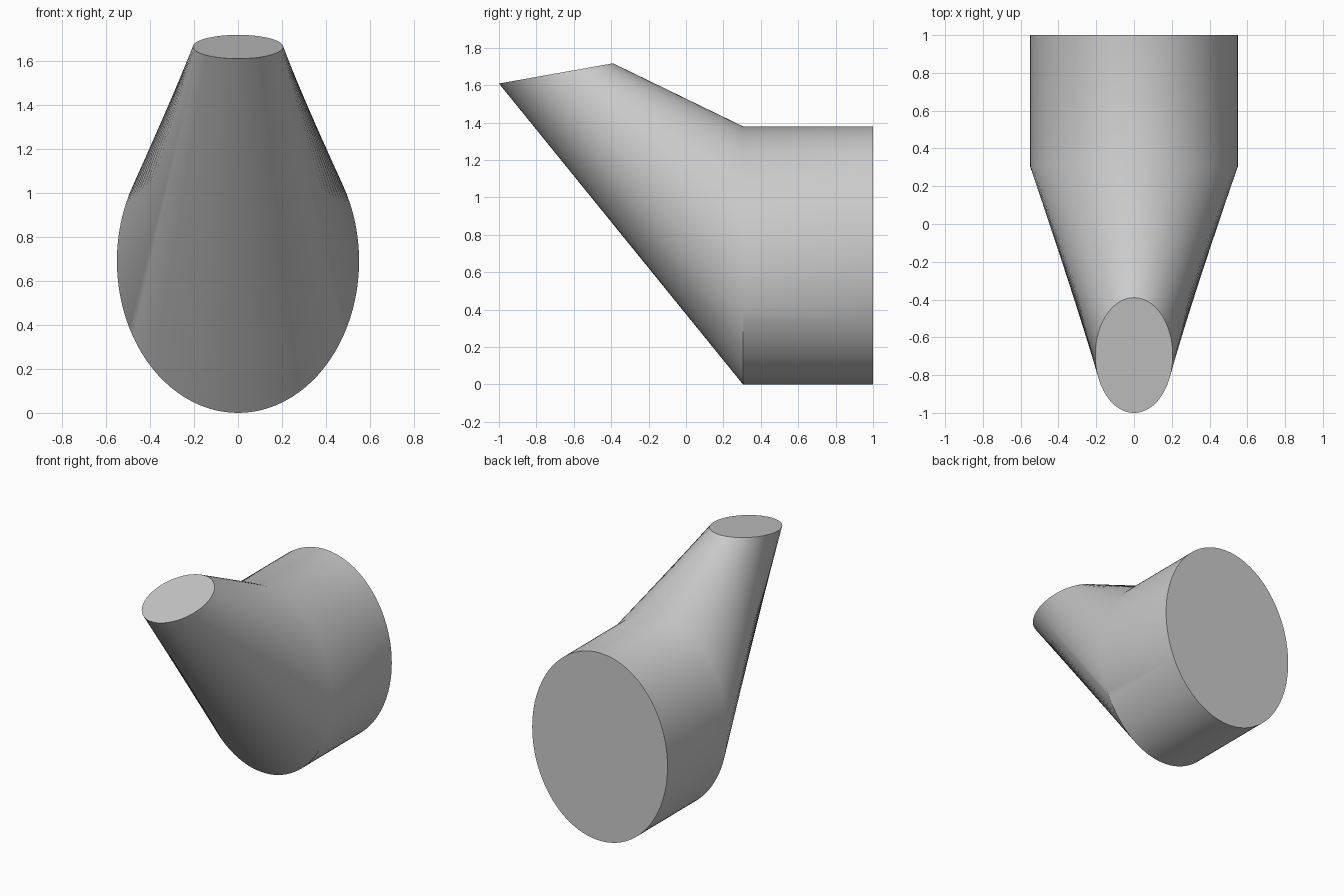
import bpy, bmesh
from math import cos, sin, tau, radians
from mathutils import Vector

cube = bpy.data.objects.get("Cube")
if cube:
    bpy.data.objects.remove(cube, do_unlink=True)

SIDES = 96

# Single grey finish
grey = bpy.data.materials.new("plain grey")
grey.use_nodes = True
colour = (0.6, 0.6, 0.6, 1)
grey.diffuse_color = colour
grey.node_tree.nodes["Principled BSDF"].inputs["Base Color"].default_value = colour

bm = bmesh.new()


def ellipse(centre, half_width, up):
    """Ring of vertices spanned by the x axis and the vector up."""
    centre, up = Vector(centre), Vector(up)
    side = Vector((half_width, 0, 0))
    angles = [tau * i / SIDES for i in range(SIDES)]
    return [bm.verts.new(centre + side * cos(a) + up * sin(a)) for a in angles]


# Cross-sections: back end, bend, tilted narrow mouth
rings = [
    ellipse((0, 1, 0.69), 0.55, (0, 0, 0.69)),
    ellipse((0, 0.305, 0.69), 0.55, (0, 0, 0.69)),
    ellipse((0, -0.695, 1.663), 0.205, (0, 0.305, 0.054)),
]

# Straight body and tapering neck
for a, b in zip(rings, rings[1:]):
    for i in range(SIDES):
        j = (i + 1) % SIDES
        bm.faces.new((a[i], a[j], b[j], b[i]))

# Closed ends
bm.faces.new(rings[0])
bm.faces.new(rings[-1])
bmesh.ops.recalc_face_normals(bm, faces=bm.faces)

mesh = bpy.data.meshes.new("bent_tapered_duct")
bm.to_mesh(mesh)
bm.free()
mesh.materials.append(grey)
duct = bpy.data.objects.new("bent_tapered_duct", mesh)
bpy.context.collection.objects.link(duct)

# Smooth walls with crisp end rims and lower bend
bpy.ops.object.select_all(action="DESELECT")
duct.select_set(True)
bpy.context.view_layer.objects.active = duct
bpy.ops.object.shade_smooth_by_angle(angle=radians(30))
